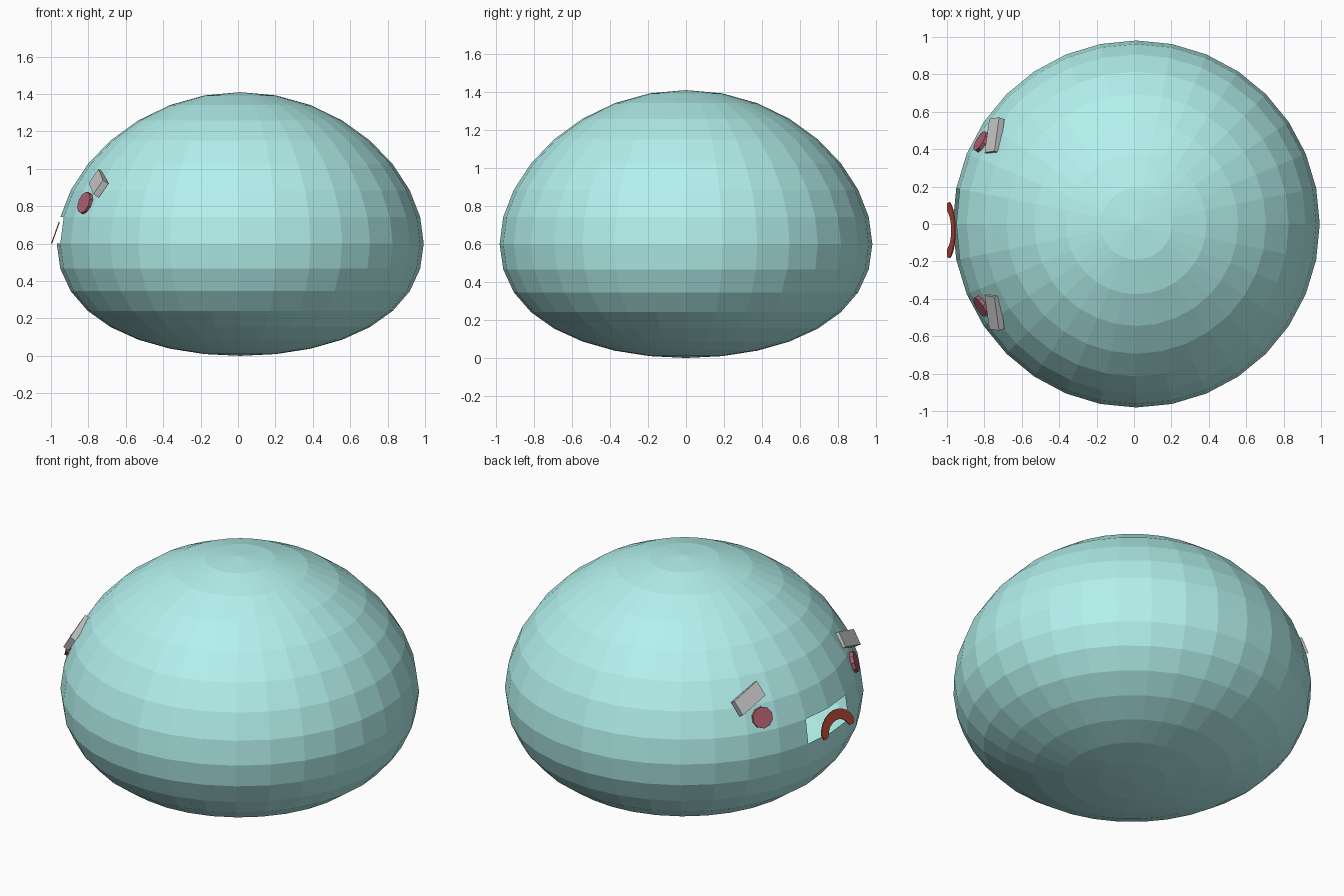
import bpy, bmesh, math
from mathutils import Vector, Matrix

if "Cube" in bpy.data.objects:
    bpy.data.objects.remove(bpy.data.objects["Cube"])


def material(name, rgb):
    m = bpy.data.materials.new(name)
    m.diffuse_color = (*rgb, 1)
    m.use_nodes = True
    m.node_tree.nodes["Principled BSDF"].inputs["Base Color"].default_value = m.diffuse_color
    return m


def add_object(name, bm, mat=None):
    me = bpy.data.meshes.new(name)
    bm.to_mesh(me)
    bm.free()
    ob = bpy.data.objects.new(name, me)
    bpy.context.collection.objects.link(ob)
    if mat:
        me.materials.append(mat)
    return ob


teal = material("teal", (0.45, 0.88, 0.85))
eye_red = material("eye_red", (0.45, 0.12, 0.17))
mouth_red = material("mouth_red", (0.52, 0.07, 0.04))

# Body: squashed sphere with a flatter underside and an opening behind the mouth
bm = bmesh.new()
bmesh.ops.create_uvsphere(bm, u_segments=32, v_segments=16, radius=1)
opening = []
for f in bm.faces:
    c = f.calc_center_median()
    if c.x < -0.9 and abs(c.y) < 0.19 and 0 < c.z < 0.19:
        opening.append(f)
bmesh.ops.delete(bm, geom=opening, context='FACES')
for v in bm.verts:
    s = v.co.z
    v.co = (0.012 + 0.981 * v.co.x, 0.981 * v.co.y, 0.6 + 0.705 * s + 0.105 * s * s)
add_object("body", bm, teal)

for side, label in ((1, "left"), (-1, "right")):
    # Eyes: thin ten-sided discs lying on the body
    bm = bmesh.new()
    normal = Vector((-0.82, 0.48 * side, 0.30)).normalized()
    place = Matrix.Translation((-0.817, 0.44 * side, 0.817)) @ normal.to_track_quat('Z', 'Y').to_matrix().to_4x4()
    bmesh.ops.create_cone(bm, cap_ends=True, segments=10, radius1=0.06,
                          radius2=0.06, depth=0.02, matrix=place)
    add_object(label + "_eye", bm, eye_red)

    # Eyebrows: slanted slabs, higher at the inner end
    bm = bmesh.new()
    length = Vector((0.025, 0.18, -0.06))
    width = Vector((0.052, 0.008, 0.075))
    outward = width.cross(length).normalized()
    centre = Vector((-0.76, 0.476, 0.932)) - outward * 0.018
    bmesh.ops.create_cube(bm, size=1)
    for v in bm.verts:
        p = centre + length * v.co.x + width * v.co.y + outward * 0.036 * v.co.z
        v.co = (p.x, p.y * side, p.z)
    bmesh.ops.recalc_face_normals(bm, faces=bm.faces)
    add_object(label + "_eyebrow", bm)

# Mouth: thin arched band leaning back into the opening
bm = bmesh.new()
steps, prev = 12, None
for i in range(steps + 1):
    t = math.pi * i / steps
    end = 0.6 if i in (0, steps) else 1.0
    pair = []
    for edge in (-1, 1):
        ry = 0.124 + 0.031 * edge * end
        rz = 0.088 + 0.027 * edge * end
        rise = rz * math.sin(t)
        pair.append(bm.verts.new((-0.997 + 0.36 * rise, -0.033 + ry * math.cos(t), 0.6 + rise)))
    if prev:
        bm.faces.new((prev[0], prev[1], pair[1], pair[0]))
    prev = pair
bmesh.ops.recalc_face_normals(bm, faces=bm.faces)
mouth = add_object("mouth", bm, mouth_red)
thick = mouth.modifiers.new("thickness", 'SOLIDIFY')
thick.thickness = 0.006
thick.offset = 0
